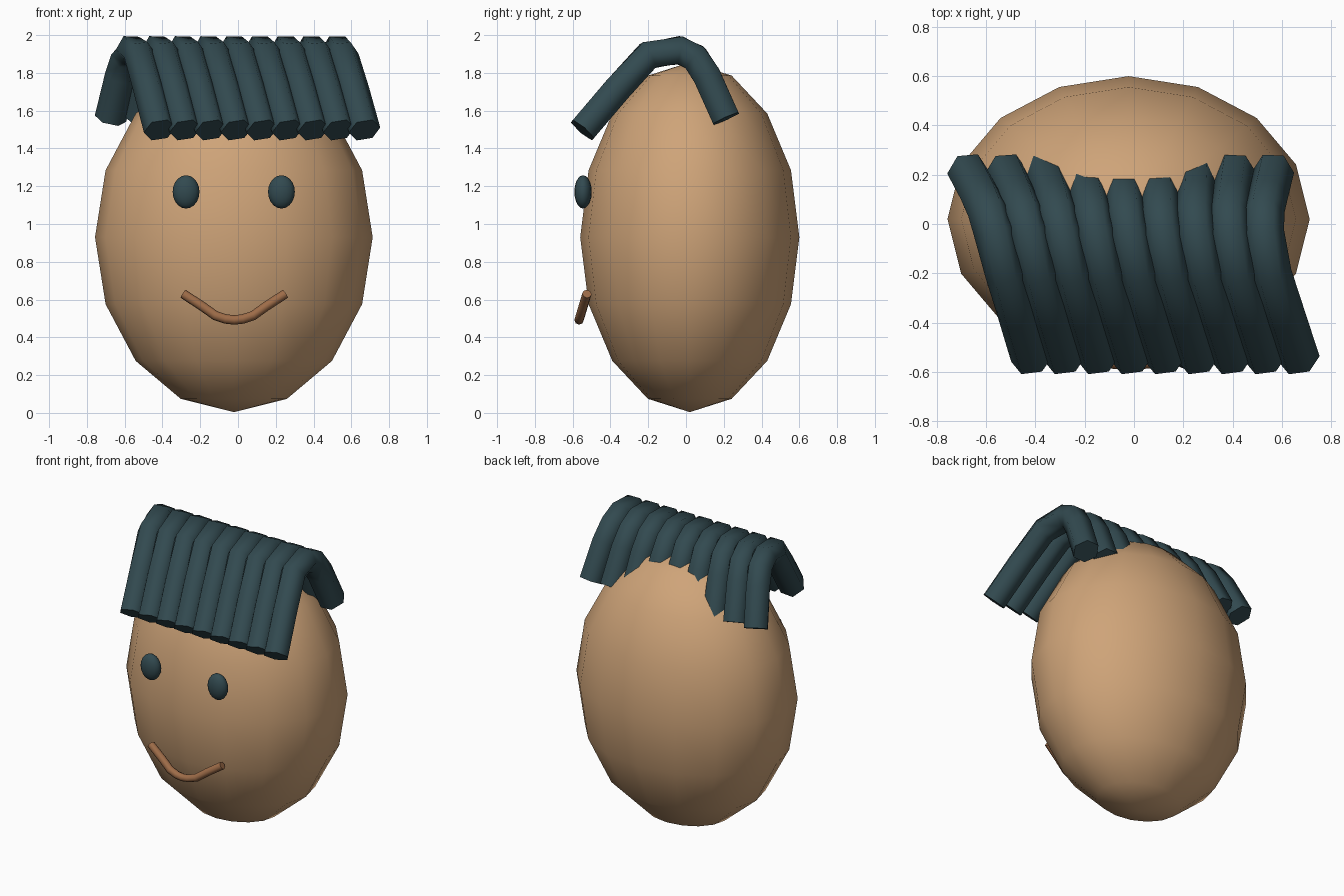
import bpy, bmesh, math
from mathutils import Vector, Matrix

if "Cube" in bpy.data.objects:
    bpy.data.objects.remove(bpy.data.objects["Cube"])


def material(name, rgb):
    m = bpy.data.materials.new(name)
    m.diffuse_color = (*rgb, 1)
    m.use_nodes = True
    m.node_tree.nodes["Principled BSDF"].inputs["Base Color"].default_value = m.diffuse_color
    return m


SKIN = material("warm tan", (0.62, 0.37, 0.19))
HAIR = material("dark teal", (0.032, 0.068, 0.080))
LIP = material("brown", (0.34, 0.15, 0.065))


def finish(bm, name, mat, angle):
    bmesh.ops.recalc_face_normals(bm, faces=bm.faces)
    me = bpy.data.meshes.new(name)
    bm.to_mesh(me)
    bm.free()
    ob = bpy.data.objects.new(name, me)
    bpy.context.collection.objects.link(ob)
    me.materials.append(mat)
    bpy.ops.object.select_all(action='DESELECT')
    ob.select_set(True)
    bpy.context.view_layer.objects.active = ob
    bpy.ops.object.shade_smooth_by_angle(angle=math.radians(angle))
    return ob


def ellipsoid(name, centre, radii, mat, segs, rings):
    bm = bmesh.new()
    bmesh.ops.create_uvsphere(
        bm, u_segments=segs, v_segments=rings, radius=1,
        matrix=Matrix.Translation(centre) @ Matrix.Diagonal((*radii, 1)))
    return finish(bm, name, mat, 80)


def tube(name, path, radius, sides, mat, side_axis):
    """Capped tube along a path, with section corners lined up on side_axis."""
    bm = bmesh.new()
    pts = [Vector(p) for p in path]
    rings = []
    for i, p in enumerate(pts):
        a = (p - pts[i - 1]).normalized() if i else Vector()
        b = (pts[i + 1] - p).normalized() if i < len(pts) - 1 else Vector()
        t = (a + b).normalized()
        s = Vector(side_axis)
        s = (s - t * s.dot(t)).normalized()
        n = t.cross(s)
        ring = []
        for k in range(sides):
            w = 2 * math.pi * k / sides
            ring.append(bm.verts.new(p + radius * (s * math.cos(w) + n * math.sin(w))))
        rings.append(ring)
    for r0, r1 in zip(rings, rings[1:]):
        for k in range(sides):
            j = (k + 1) % sides
            bm.faces.new((r0[k], r0[j], r1[j], r1[k]))
    bm.faces.new(rings[0])
    bm.faces.new(rings[-1])
    return finish(bm, name, mat, 65)


# Egg-shaped head
ellipsoid("head", (-0.022, 0.02, 0.93), (0.735, 0.58, 0.926), SKIN, 16, 8)

# Eyes
for label, x in (("left", -0.275), ("right", 0.23)):
    ellipsoid(label + "_eye", (x, -0.545, 1.17), (0.071, 0.046, 0.088), HAIR, 16, 10)

# Smiling mouth
smile = [(-0.29, 0.63), (-0.19, 0.565), (-0.12, 0.515), (-0.065, 0.497), (-0.02, 0.492),
         (0.025, 0.497), (0.08, 0.515), (0.15, 0.565), (0.25, 0.63)]
tube("mouth", [(x, -0.566 + (z - 0.492) * 0.3, z) for x, z in smile],
     0.025, 8, LIP, (0, 1, 0))

# Hair strands: x of the first and last strand, then the shared y and z
arch = [(-0.415, 0.67, -0.548, 1.497), (-0.47, 0.61, -0.365, 1.712),
        (-0.52, 0.555, -0.20, 1.893), (-0.565, 0.525, -0.035, 1.92),
        (-0.59, 0.525, 0.047, 1.88), (-0.62, 0.54, 0.11, 1.785),
        (-0.675, 0.565, 0.212, 1.558)]
COUNT = 9
for i in range(COUNT):
    f = i / (COUNT - 1)
    tube("hair_strand_%d" % (i + 1),
         [(a + (b - a) * f, y, z) for a, b, y, z in arch],
         0.085, 6, HAIR, (1, 0, 0))
